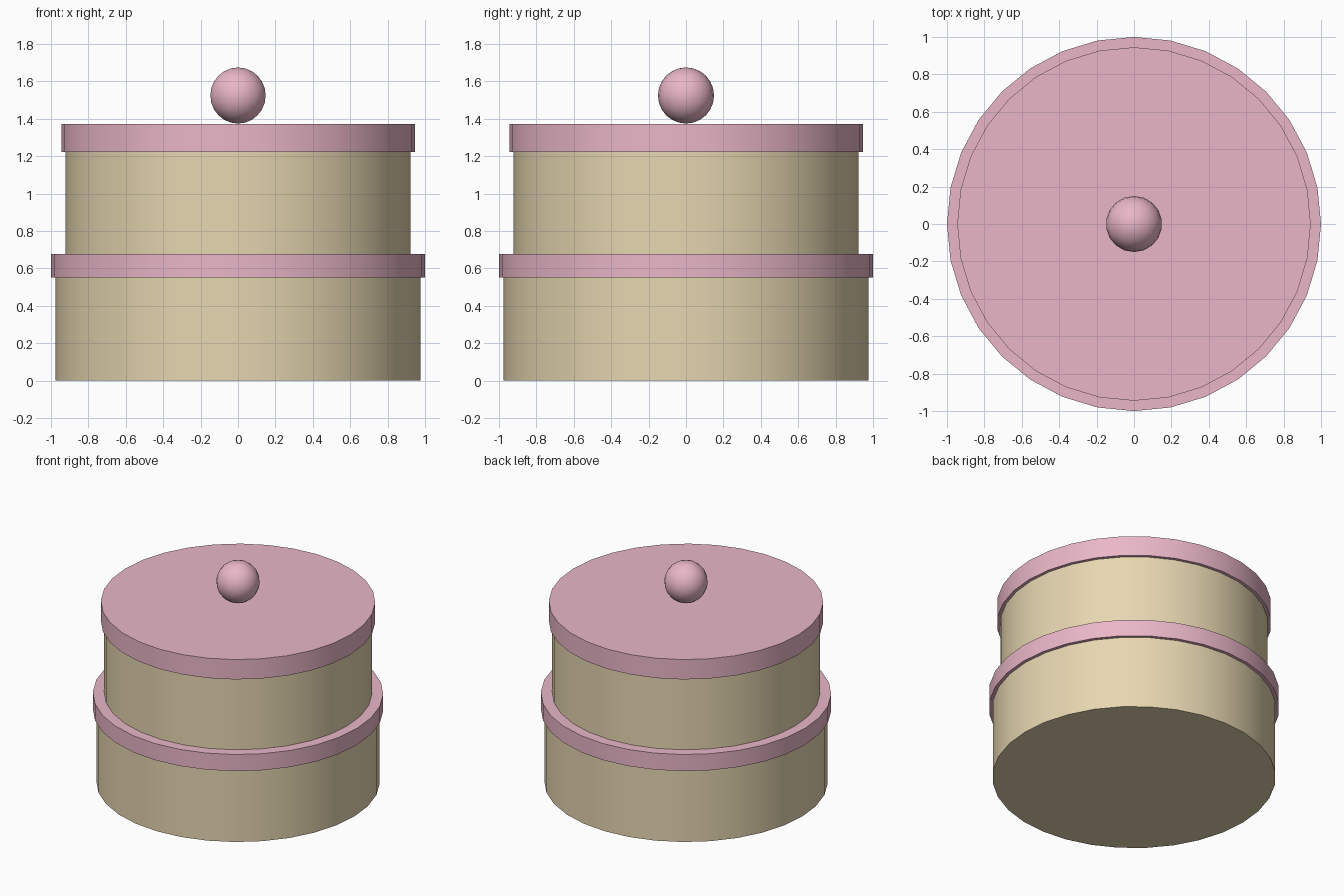
import bpy
import math

if "Cube" in bpy.data.objects:
    bpy.data.objects.remove(bpy.data.objects["Cube"])


def material(name, color):
    m = bpy.data.materials.new(name)
    m.diffuse_color = color
    m.use_nodes = True
    m.node_tree.nodes["Principled BSDF"].inputs["Base Color"].default_value = m.diffuse_color
    return m


cream = material("cream", (0.80, 0.68, 0.44, 1))
pink = material("pink", (0.82, 0.47, 0.58, 1))


def finish(name, mat):
    ob = bpy.context.object
    ob.name = name
    ob.data.materials.append(mat)
    bpy.ops.object.shade_smooth_by_angle(angle=math.radians(35))


def disc(name, radius, z0, z1, mat):
    bpy.ops.mesh.primitive_cylinder_add(
        vertices=32, radius=radius, depth=z1 - z0, location=(0, 0, (z0 + z1) / 2))
    finish(name, mat)


# Stacked tiers, each with a wider icing layer on top
disc("lower_tier", 0.976, 0.0, 0.55, cream)
disc("lower_icing", 1.0, 0.55, 0.676, pink)
disc("upper_tier", 0.922, 0.676, 1.221, cream)
disc("upper_icing", 0.945, 1.221, 1.372, pink)

# Cherry resting on top
bpy.ops.mesh.primitive_uv_sphere_add(
    segments=18, ring_count=12, radius=0.15, location=(0, 0, 1.524))
finish("cherry", pink)
